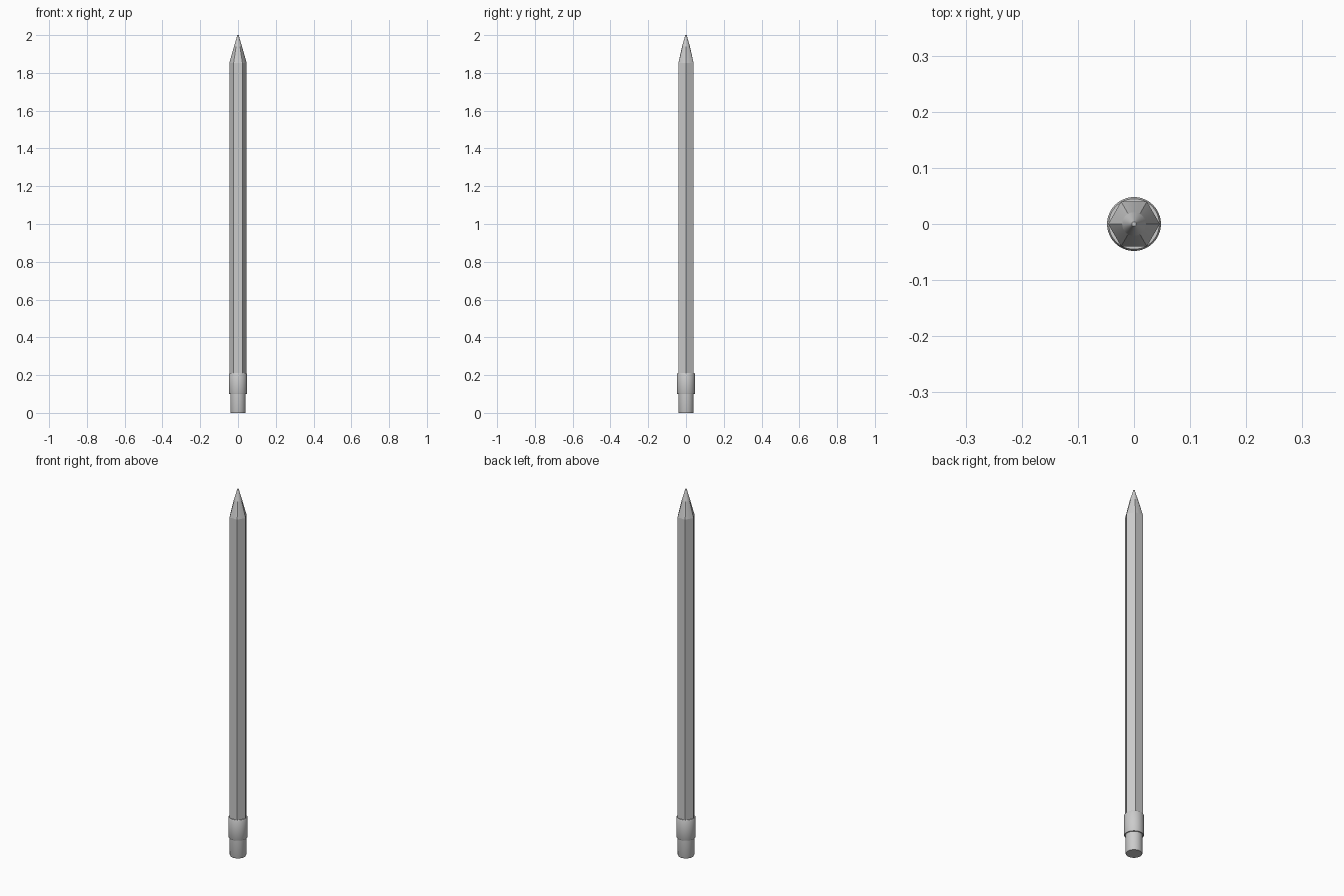
import bpy, bmesh, math

if "Cube" in bpy.data.objects:
    bpy.data.objects.remove(bpy.data.objects["Cube"])

N = 48


def hex_radius(a, r):
    # distance to the outline of a hexagon with corners on the x axis
    t = a % (math.pi / 3) - math.pi / 6
    return r * math.cos(math.pi / 6) / math.cos(t)


def loft(name, rings, n=N):
    """Stack rings of (z, radius, is_hexagon) and cap both ends."""
    bm = bmesh.new()
    loops = []
    for z, r, is_hex in rings:
        loop = []
        for i in range(n):
            a = 2 * math.pi * i / n
            d = hex_radius(a + 1e-9, r) if is_hex else r
            loop.append(bm.verts.new((d * math.cos(a), d * math.sin(a), z)))
        loops.append(loop)
    for lo, hi in zip(loops, loops[1:]):
        for i in range(n):
            j = (i + 1) % n
            bm.faces.new((lo[i], lo[j], hi[j], hi[i]))
    bm.faces.new(loops[0][::-1])
    bm.faces.new(loops[-1])
    mesh = bpy.data.meshes.new(name)
    bm.to_mesh(mesh)
    bm.free()
    ob = bpy.data.objects.new(name, mesh)
    bpy.context.collection.objects.link(ob)
    bpy.ops.object.select_all(action='DESELECT')
    ob.select_set(True)
    bpy.context.view_layer.objects.active = ob
    bpy.ops.object.shade_smooth_by_angle(angle=math.radians(30))
    return ob


# hexagonal shaft
loft("shaft", [(0.20, 0.046, True), (1.853, 0.046, True)], 6)

# sharpened wood, hexagon blending to a circle
loft("sharpened_wood", [(1.853, 0.046, True), (1.94, 0.021, False)])

# graphite point
loft("lead", [(1.94, 0.021, False), (1.985, 0.0075, False), (2.0, 0.004, False)])

# metal ferrule
loft("ferrule", [(0.10, 0.046, False), (0.104, 0.048, False),
                 (0.206, 0.048, False), (0.212, 0.045, False)])

# eraser
loft("eraser", [(0.0, 0.039, False), (0.005, 0.041, False), (0.11, 0.041, False)])
